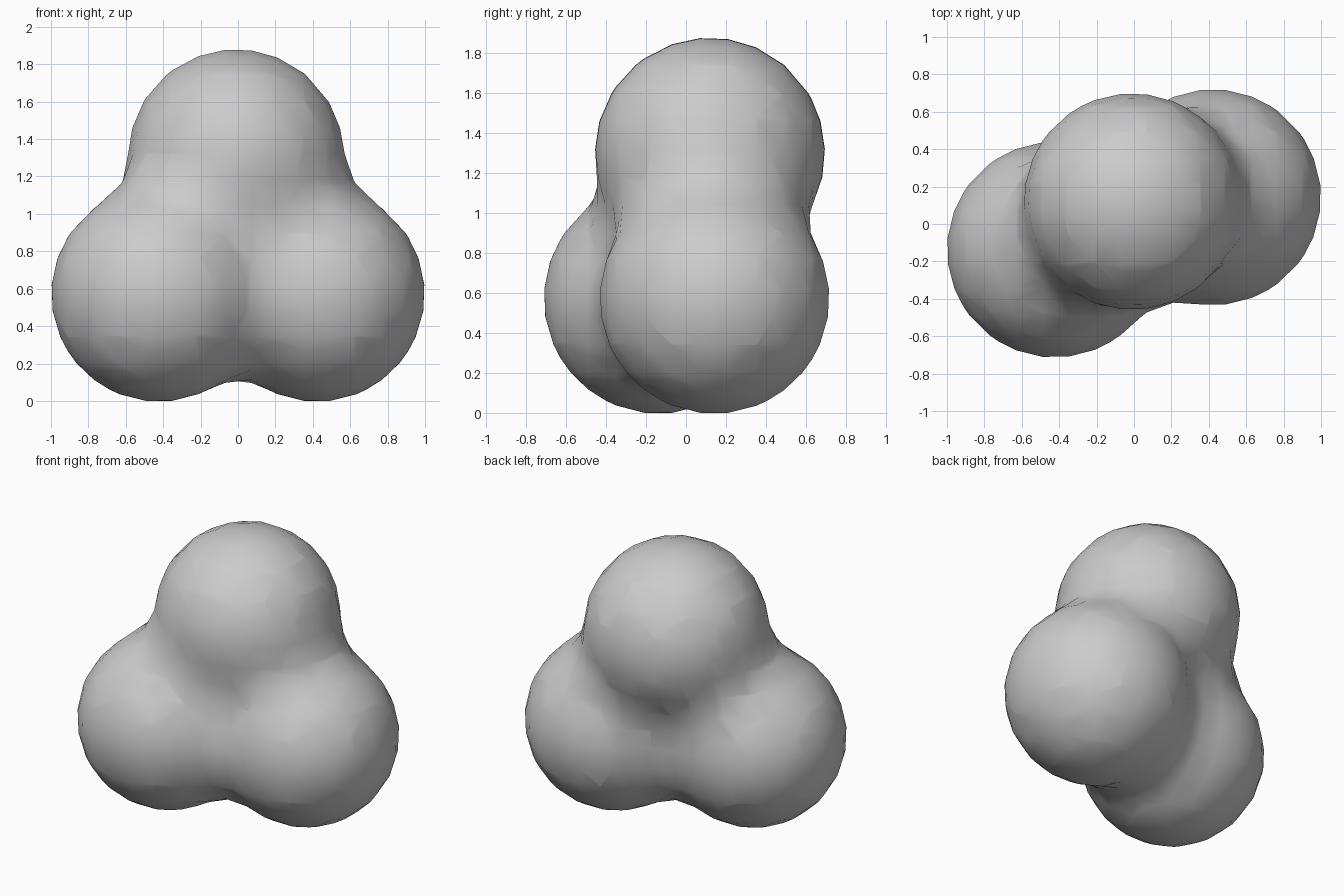
import bpy

if "Cube" in bpy.data.objects:
    bpy.data.objects.remove(bpy.data.objects["Cube"])

# Three equal balls that melt into one another
CENTRES = [(-0.423, -0.137, 0.58), (0.423, 0.143, 0.58), (-0.01, 0.12, 1.312)]

meta = bpy.data.metaballs.new("blob_field")
meta.resolution = meta.render_resolution = 0.14
meta.threshold = 0.3
for centre in CENTRES:
    ball = meta.elements.new(type='BALL')
    ball.co = centre
    ball.radius = 0.845
    ball.stiffness = 2.0
field = bpy.data.objects.new("blob_field", meta)
bpy.context.scene.collection.objects.link(field)

# Turn the field into a smooth mesh
bpy.context.view_layer.update()
depsgraph = bpy.context.evaluated_depsgraph_get()
mesh = bpy.data.meshes.new_from_object(field.evaluated_get(depsgraph))
bpy.data.objects.remove(field)
mesh.name = "merged_balls"
for poly in mesh.polygons:
    poly.use_smooth = True

# Stand it on the floor
floor = min(v.co.z for v in mesh.vertices)
for v in mesh.vertices:
    v.co.z -= floor
blob = bpy.data.objects.new("merged_balls", mesh)
bpy.context.scene.collection.objects.link(blob)
